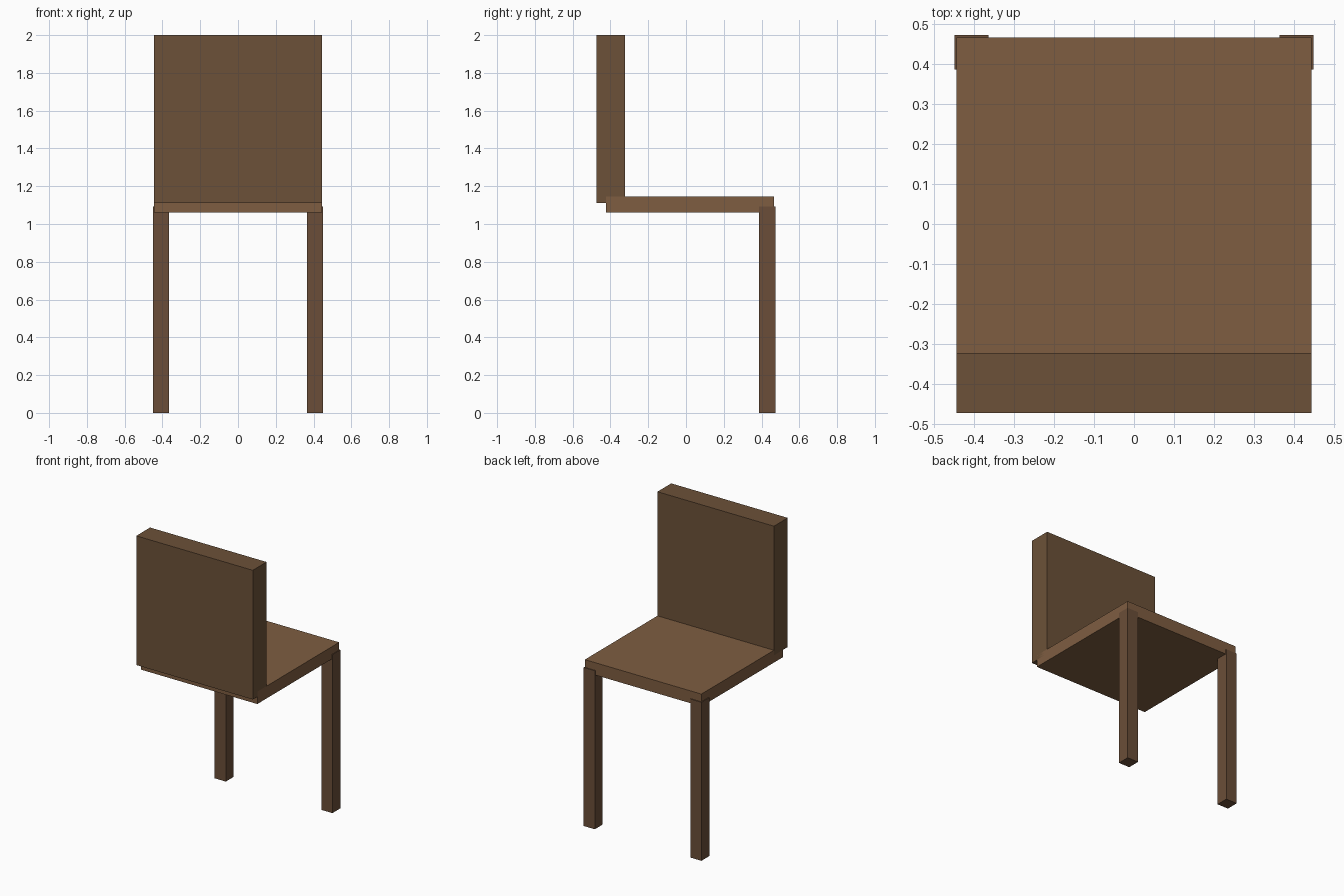
import bpy

if "Cube" in bpy.data.objects:
    bpy.data.objects.remove(bpy.data.objects["Cube"])


def material(name, rgb):
    mat = bpy.data.materials.new(name)
    mat.diffuse_color = (*rgb, 1.0)
    mat.use_nodes = True
    mat.node_tree.nodes["Principled BSDF"].inputs["Base Color"].default_value = mat.diffuse_color
    return mat


def box(name, x, y, z, mat):
    """Axis-aligned box from (min, max) ranges."""
    ranges = (x, y, z)
    bpy.ops.mesh.primitive_cube_add(size=1, location=[(a + b) / 2 for a, b in ranges])
    obj = bpy.context.object
    obj.name = name
    obj.scale = [b - a for a, b in ranges]
    bpy.ops.object.transform_apply(location=False, rotation=False, scale=True)
    obj.data.materials.append(mat)
    return obj


seat_wood = material("seat_wood", (0.21, 0.11, 0.053))
back_wood = material("back_wood", (0.15, 0.083, 0.04))
leg_wood = material("leg_wood", (0.145, 0.076, 0.04))

# Seat slab and upright backrest
box("seat", (-0.444, 0.444), (-0.424, 0.467), (1.06, 1.145), seat_wood)
box("backrest", (-0.444, 0.444), (-0.473, -0.323), (1.11, 2.0), back_wood)

# Two legs, at the +y corners only
for side, x in (("left", (-0.449, -0.364)), ("right", (0.364, 0.449))):
    box(f"{side}_leg", x, (0.387, 0.473), (0.0, 1.092), leg_wood)
